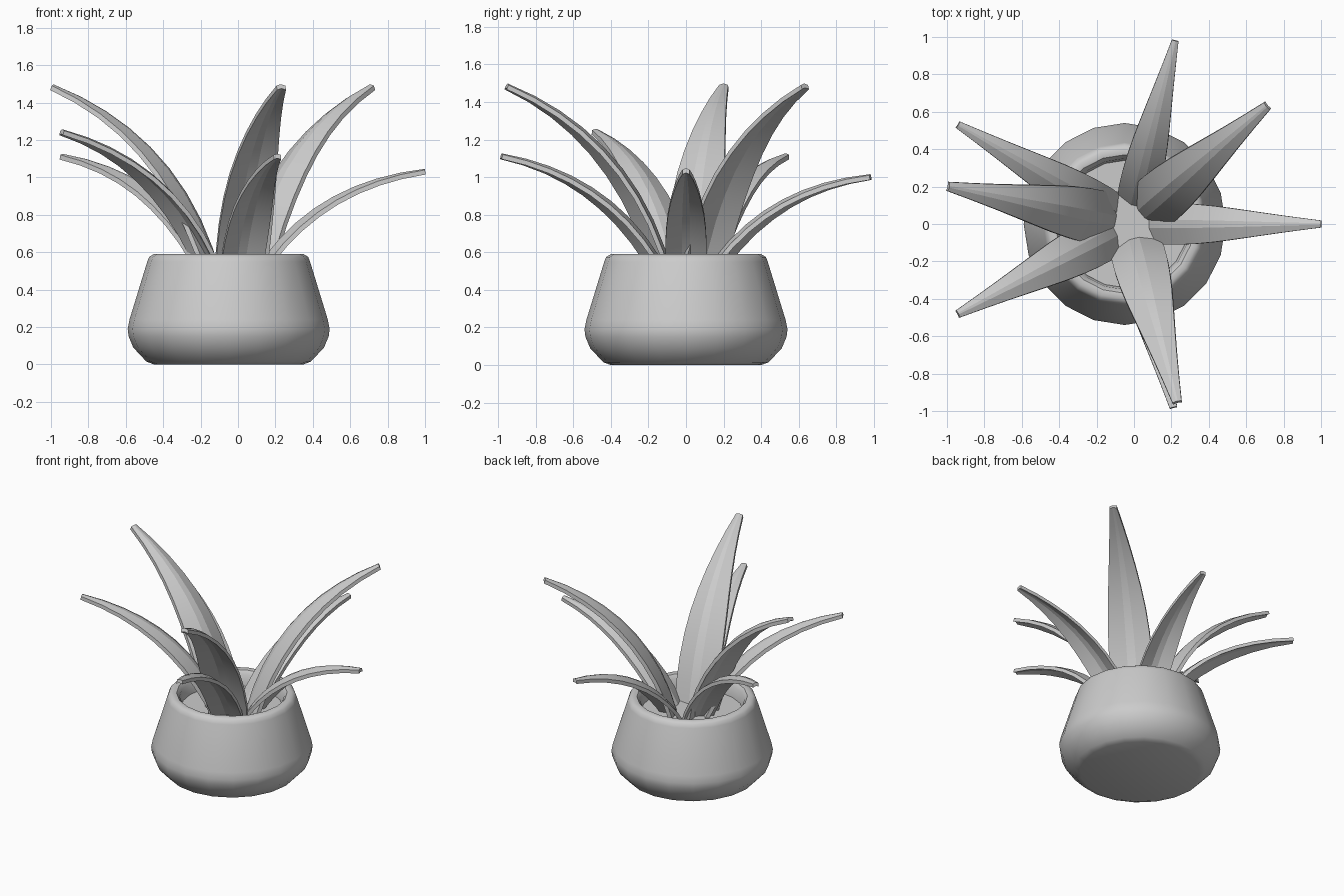
import bpy, bmesh, math
from mathutils import Vector

if "Cube" in bpy.data.objects:
    bpy.data.objects.remove(bpy.data.objects["Cube"], do_unlink=True)

grey = bpy.data.materials.new("plain grey")
grey.use_nodes = True
grey.diffuse_color = (0.6, 0.6, 0.6, 1)
for node in grey.node_tree.nodes:
    if node.type == "BSDF_PRINCIPLED":
        node.inputs["Base Color"].default_value = (0.6, 0.6, 0.6, 1)


def loft(name, rings, angle, caps=(True, True)):
    """Bridge closed rings of points into one smooth-shaded object."""
    bm = bmesh.new()
    loops = [[bm.verts.new(p) for p in ring] for ring in rings]
    n = len(loops[0])
    for a, b in zip(loops, loops[1:]):
        for i in range(n):
            j = (i + 1) % n
            bm.faces.new((a[i], a[j], b[j], b[i]))
    if caps[0]:
        bm.faces.new(loops[0][::-1])
    if caps[1]:
        bm.faces.new(loops[-1])
    bmesh.ops.recalc_face_normals(bm, faces=bm.faces)
    mesh = bpy.data.meshes.new(name)
    bm.to_mesh(mesh)
    bm.free()
    mesh.materials.append(grey)
    obj = bpy.data.objects.new(name, mesh)
    bpy.context.collection.objects.link(obj)
    bpy.ops.object.select_all(action="DESELECT")
    obj.select_set(True)
    bpy.context.view_layer.objects.active = obj
    bpy.ops.object.shade_smooth_by_angle(angle=math.radians(angle))
    return obj


def circle(radius, z, sides=20):
    return [(-0.05 + radius * math.cos(math.tau * i / sides),
             radius * math.sin(math.tau * i / sides), z) for i in range(sides)]


# Pot: turned profile, the end ring closes it with the soil surface
profile = [(0.40, 0), (0.44, 0.015), (0.51, 0.09), (0.535, 0.15), (0.54, 0.19),
           (0.53, 0.24), (0.435, 0.55), (0.425, 0.575), (0.40, 0.59),
           (0.37, 0.585), (0.35, 0.56), (0.34, 0.48)]
loft("pot", [circle(r, z) for r, z in profile], 42)

# Leaves: ridged blades swept along an arching path
widths = [0.92, 1, 1, 0.96, 0.88, 0.76, 0.62, 0.47, 0.32, 0.17]
section = [(-1, 0), (-0.2, 0.3), (0.2, 0.3), (1, 0)]


def leaf(name, x, y, z):
    root = Vector((-0.02, 0, 0))
    out = Vector((x, y, 0)) - root
    reach = out.length
    out.normalize()
    side = Vector((-out.y, out.x, 0))
    up = Vector((0, 0, 1))
    k = (z - 1.04) / 0.45                      # 0 for low leaves, 1 for tall
    p0 = Vector((0.11, 0.44))
    p1 = Vector((0.42 - 0.1 * k, 0.95 + 0.25 * k))
    p2 = Vector((reach, z))
    half = 0.11 + 0.035 * k
    rings = []
    for i, w in enumerate(widths):
        t = i / (len(widths) - 1)
        p = p0 * (1 - t) ** 2 + p1 * 2 * t * (1 - t) + p2 * t * t
        d = ((p1 - p0) * (1 - t) + (p2 - p1) * t).normalized()
        normal = up * d.x - out * d.y
        centre = root + out * p.x + up * p.y
        size = half * w
        top = [centre + side * a * size + normal * (b * size) for a, b in section]
        bottom = [v - normal * 0.025 for v in reversed(top)]
        rings.append(top + bottom)
    loft(name, rings, 20)


leaf("back_low_leaf", 0.22, 0.98, 1.01)
leaf("left_low_leaf", 1.0, 0.0, 1.04)
leaf("back_left_tall_leaf", 0.71, 0.63, 1.49)
leaf("back_right_low_leaf", -0.94, 0.53, 1.12)
leaf("right_tall_leaf", -0.99, 0.20, 1.49)
leaf("front_right_leaf", -0.94, -0.48, 1.25)
leaf("front_tall_leaf", 0.23, -0.95, 1.49)
leaf("front_low_leaf", 0.21, -0.98, 1.12)
